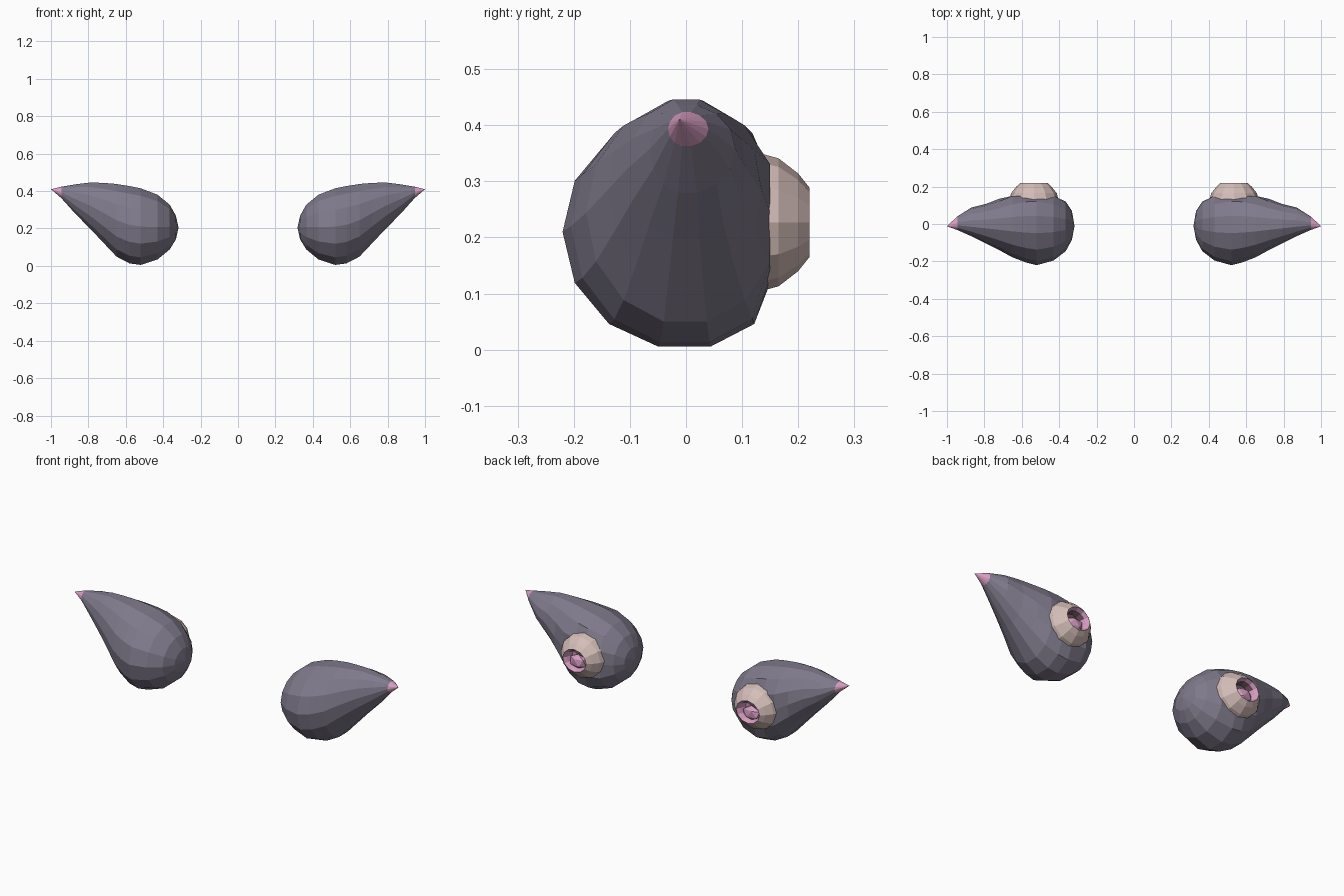
import bpy, bmesh, math
from mathutils import Vector

if "Cube" in bpy.data.objects:
    bpy.data.objects.remove(bpy.data.objects["Cube"])


def mat(name, rgb):
    m = bpy.data.materials.new(name)
    m.diffuse_color = (*rgb, 1)
    m.use_nodes = True
    m.node_tree.nodes["Principled BSDF"].inputs["Base Color"].default_value = m.diffuse_color
    return m


GREY = mat("slate grey", (0.215, 0.195, 0.26))
TAN = mat("pale tan", (0.66, 0.51, 0.48))
PINK = mat("pink", (0.68, 0.34, 0.54))
DARK = mat("dark mauve", (0.16, 0.09, 0.12))


def loft(rings, start=None, end=None):
    """Skin a list of point rings, closing the ends with a pole point if given."""
    bm = bmesh.new()
    vs = [[bm.verts.new(p) for p in r] for r in rings]
    n = len(vs[0])
    for a, b in zip(vs, vs[1:]):
        for i in range(n):
            j = (i + 1) % n
            bm.faces.new((a[i], a[j], b[j], b[i]))
    for pole, ring in ((start, vs[0]), (end, vs[-1])):
        if pole:
            p = bm.verts.new(pole)
            for i in range(n):
                bm.faces.new((p, ring[i], ring[(i + 1) % n]))
    bmesh.ops.recalc_face_normals(bm, faces=bm.faces)
    return bm


def add_pair(name, bm, mats, rule=lambda f: 0):
    """Make the right-hand object and its mirrored twin."""
    bm.normal_update()
    for f in bm.faces:
        f.material_index = rule(f)
    for side in ("right", "left"):
        me = bpy.data.meshes.new(f"{side}_{name}")
        if side == "left":
            for v in bm.verts:
                v.co.x *= -1
            bmesh.ops.reverse_faces(bm, faces=bm.faces)
        bm.to_mesh(me)
        for m in mats:
            me.materials.append(m)
        bpy.context.collection.objects.link(bpy.data.objects.new(me.name, me))
    bm.free()


# Teardrop body: x, z low, z high, y front, y back
stations = [
    (0.332, 0.14, 0.27, -0.085, 0.07), (0.365, 0.085, 0.33, -0.145, 0.12),
    (0.43, 0.03, 0.385, -0.195, 0.17), (0.52, 0.0, 0.42, -0.22, 0.195),
    (0.58, 0.008, 0.432, -0.205, 0.19), (0.65, 0.045, 0.443, -0.178, 0.168),
    (0.72, 0.12, 0.448, -0.14, 0.135), (0.79, 0.195, 0.449, -0.105, 0.108),
    (0.87, 0.277, 0.438, -0.065, 0.088), (0.945, 0.362, 0.424, -0.032, 0.04),
]
SIDES = 14
rings = []
for x, z0, z1, y0, y1 in stations:
    ring = []
    for i in range(SIDES):
        a = math.tau * i / SIDES
        c, s = math.cos(a), math.sin(a)
        y = c * (y1 if c > 0 else -y0)
        # the back is flattened where the collar sits
        ring.append((x, min(y, 0.15), (z0 + z1) / 2 + s * (z1 - z0) / 2))
    rings.append(ring)
body = loft(rings, (0.318, -0.01, 0.205), (1.0, -0.012, 0.41))
# the last fan of faces is the pink tip, except toward the back
add_pair("teardrop_body", body, [GREY, PINK],
         lambda f: int(f.calc_center_median().x > 0.95 and f.normal.y < 0.75))

# Collar on the back with a hollow: y, x radius, z radius
CX, CZ = 0.535, 0.227
collar_profile = [(0.128, 0.132, 0.124), (0.165, 0.122, 0.114), (0.2, 0.094, 0.087),
                  (0.22, 0.072, 0.062), (0.2, 0.06, 0.054), (0.168, 0.05, 0.046)]
rings = [[(CX + rx * math.cos(math.tau * i / 12), y, CZ + rz * math.sin(math.tau * i / 12))
          for i in range(12)] for y, rx, rz in collar_profile]
collar = loft(rings, None, (CX, 0.163, CZ))


def collar_rule(f):
    c = f.calc_center_median()
    inside = math.hypot(c.x - CX, c.z - CZ) < 0.067
    return (2 if c.z > CZ + 0.015 and c.y < 0.19 else 1) if inside else 0


add_pair("back_collar", collar, [TAN, PINK, DARK], collar_rule)

# Pink pad filling the lower part of the hollow
pad = bmesh.new()
bmesh.ops.create_icosphere(pad, subdivisions=1, radius=1)
for v in pad.verts:
    v.co = Vector((CX + v.co.x * 0.055, 0.185 + v.co.y * 0.027, CZ - 0.016 + v.co.z * 0.04))
add_pair("hollow_pad", pad, [PINK])
